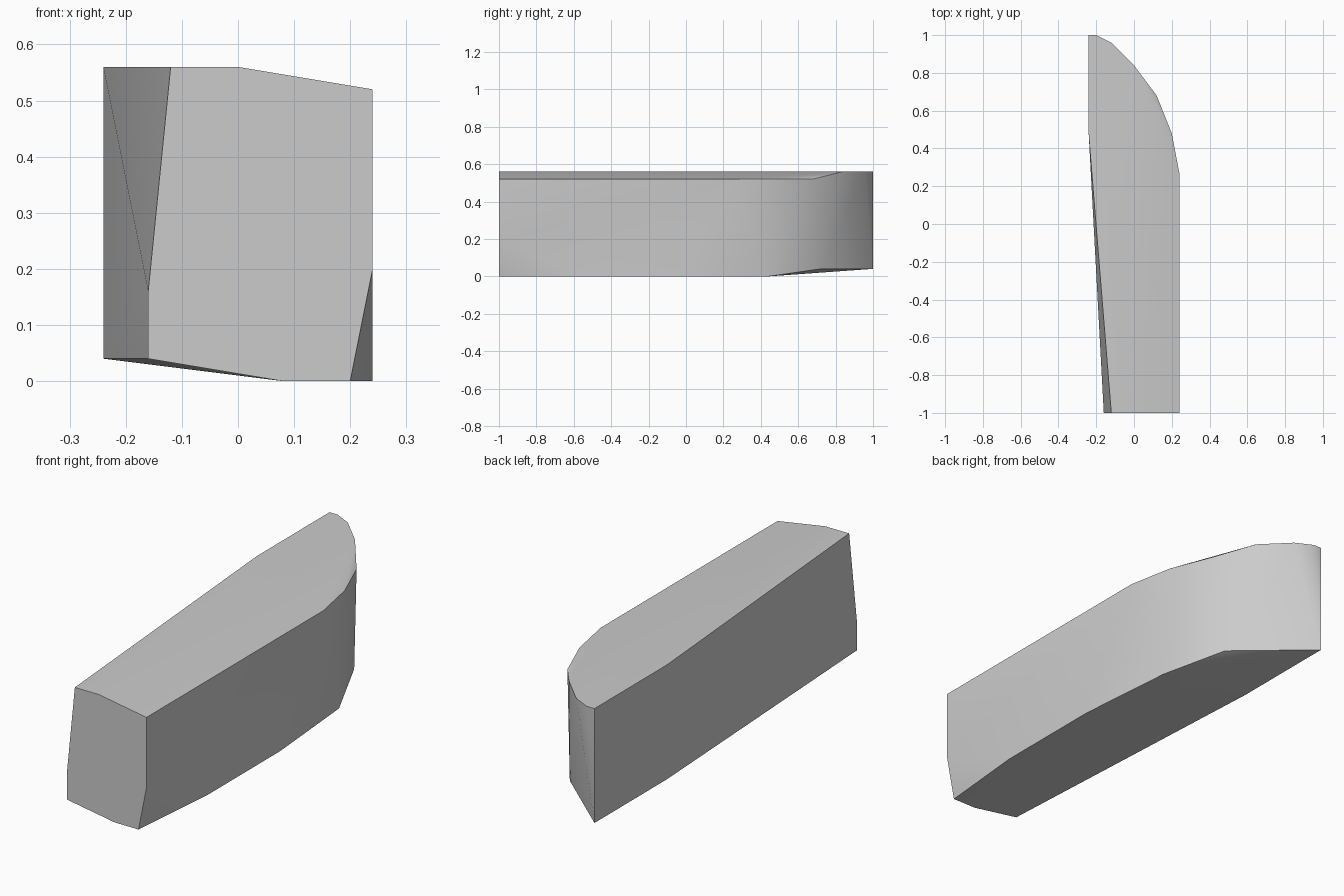
import bpy
import bmesh
import math

# Remove the default cube
cube = bpy.data.objects.get("Cube")
if cube:
    bpy.data.objects.remove(cube, do_unlink=True)

# Single grey material
grey = bpy.data.materials.new("light grey")
grey.use_nodes = True
colour = (0.6, 0.6, 0.6, 1.0)
grey.diffuse_color = colour
grey.node_tree.nodes["Principled BSDF"].inputs["Base Color"].default_value = colour

TOP, SHOULDER, CHAMFER, BASE = 0.56, 0.52, 0.04, 0.0

# Front end cross-section (x, z)
front_profile = [(-0.12, TOP), (0, TOP), (0.24, SHOULDER), (0.24, 0.2),
                 (0.2, BASE), (0.08, BASE), (-0.16, CHAMFER), (-0.16, 0.16)]

# Plan outlines behind the front end (x, y), grouped by height
outlines = {
    TOP: [(0, 0.84), (-0.12, 0.96), (-0.2, 1), (-0.24, 1), (-0.24, 0.48)],
    SHOULDER: [(0.24, 0.27), (0.2, 0.48), (0.12, 0.68)],
    CHAMFER: [(0.08, 0.72), (-0.24, 1), (-0.24, 0.48)],
    BASE: [(0.24, -0.57), (0.24, -0.04), (0.2, 0.44), (0.08, 0.44)],
}

points = [(x, -1, z) for x, z in front_profile]
for height, outline in outlines.items():
    points += [(x, y, height) for x, y in outline]

# Faceted block wrapped around the profile and outlines
bm = bmesh.new()
for p in points:
    bm.verts.new(p)
bmesh.ops.convex_hull(bm, input=bm.verts[:], use_existing_faces=False)
loose = [v for v in bm.verts if not v.link_faces]
bmesh.ops.delete(bm, geom=loose, context='VERTS')

# Merge triangles that lie in one plane
bmesh.ops.dissolve_limit(bm, angle_limit=math.radians(0.2),
                         verts=bm.verts[:], edges=bm.edges[:])
bmesh.ops.recalc_face_normals(bm, faces=bm.faces[:])

mesh = bpy.data.meshes.new("curved_end_block")
bm.to_mesh(mesh)
bm.free()
mesh.materials.append(grey)
block = bpy.data.objects.new("curved_end_block", mesh)
bpy.context.collection.objects.link(block)

# Smooth the rounded end while keeping hard edges
bpy.ops.object.select_all(action='DESELECT')
block.select_set(True)
bpy.context.view_layer.objects.active = block
bpy.ops.object.shade_smooth_by_angle(angle=math.radians(30))
